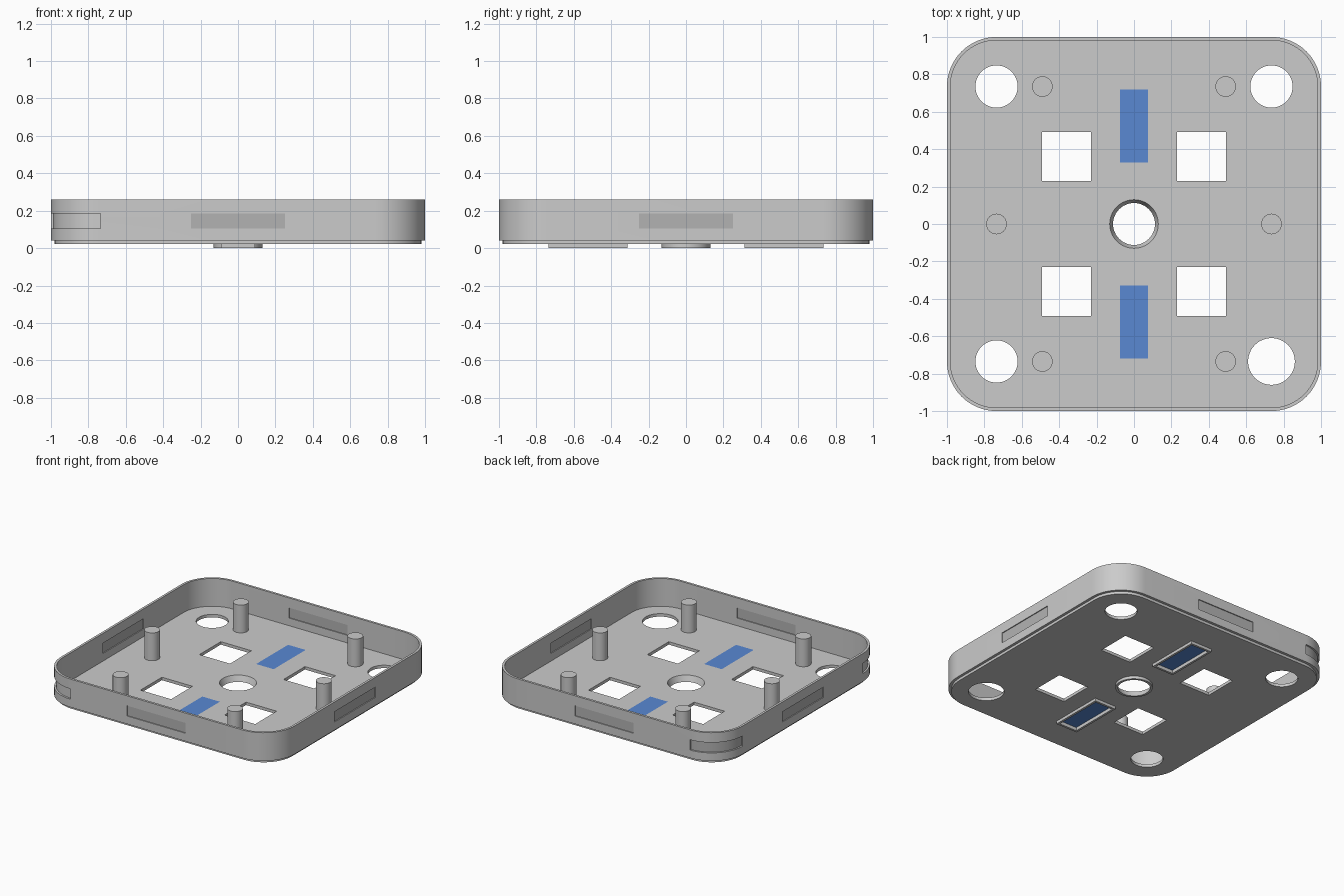
import bpy, bmesh
from math import sin, cos, pi, radians

if "Cube" in bpy.data.objects:
    bpy.data.objects.remove(bpy.data.objects["Cube"])


def circle(cx, cy, r, n=48):
    return [(cx + r * cos(2 * pi * i / n), cy + r * sin(2 * pi * i / n)) for i in range(n)]


def rect(cx, cy, hx, hy):
    return [(cx - hx, cy - hy), (cx + hx, cy - hy), (cx + hx, cy + hy), (cx - hx, cy + hy)]


def rounded(h, r, n=16):
    pts = []
    for k, (sx, sy) in enumerate([(1, 1), (-1, 1), (-1, -1), (1, -1)]):
        for i in range(n + 1):
            a = (k + i / n) * pi / 2
            pts.append((sx * (h - r) + r * cos(a), sy * (h - r) + r * sin(a)))
    return pts


def sector(cx, cy, r0, r1, a0, n=16):
    ang = [radians(a0 + 90 * i / n) for i in range(n + 1)]
    return ([(cx + r1 * cos(a), cy + r1 * sin(a)) for a in ang] +
            [(cx + r0 * cos(a), cy + r0 * sin(a)) for a in reversed(ang)])


def loft(bm, rings, closed=False):
    """Skin a list of (outline, z); cap the ends or close into a ring."""
    vs = [[bm.verts.new((x, y, z)) for x, y in pts] for pts, z in rings]
    n = len(vs[0])
    pairs = list(zip(vs, vs[1:])) + ([(vs[-1], vs[0])] if closed else [])
    for a, b in pairs:
        for i in range(n):
            j = (i + 1) % n
            bm.faces.new((a[i], a[j], b[j], b[i]))
    if not closed:
        bm.faces.new(vs[0][::-1])
        bm.faces.new(vs[-1])


def make(name, solids, closed=False, mat=None):
    bm = bmesh.new()
    for rings in solids:
        loft(bm, rings, closed)
    bmesh.ops.recalc_face_normals(bm, faces=bm.faces)
    me = bpy.data.meshes.new(name)
    bm.to_mesh(me)
    bm.free()
    ob = bpy.data.objects.new(name, me)
    bpy.context.collection.objects.link(ob)
    if mat:
        me.materials.append(mat)
    return ob


def smooth(ob):
    bpy.ops.object.select_all(action='DESELECT')
    ob.select_set(True)
    bpy.context.view_layer.objects.active = ob
    bpy.ops.object.shade_smooth_by_angle(angle=radians(30))


def material(name, rgb):
    m = bpy.data.materials.new(name)
    m.diffuse_color = (*rgb, 1)
    m.use_nodes = True
    m.node_tree.nodes["Principled BSDF"].inputs["Base Color"].default_value = m.diffuse_color
    return m


blue = material("blue", (0.1, 0.25, 0.65))
dark = material("dark_grey", (0.45, 0.45, 0.45))

UNDER, STEP, FLOOR, TOP = 0.022, 0.042, 0.045, 0.26
SLOT0, SLOT1 = 0.104, 0.184
C = 0.735  # corner arc centre

# tray body: stepped underside, thin rounded wall, flat floor
body = make("tray_body", [[
    (rounded(0.98, 0.245), UNDER), (rounded(0.98, 0.245), STEP),
    (rounded(1.0, 0.265), STEP), (rounded(1.0, 0.265), TOP),
    (rounded(0.982, 0.247), TOP), (rounded(0.982, 0.247), FLOOR)]])

# all openings gathered in one cutter
cuts = []


def cut(pts, z0=-0.02, z1=0.08):
    cuts.append([(pts, z0), (pts, z1)])


for sx in (-1, 1):
    for sy in (-1, 1):
        cut(circle(sx * C, sy * C, 0.125 if (sx, sy) == (1, -1) else 0.113))
        cut(rect(sx * 0.36, sy * 0.36, 0.131, 0.131))
for s in (-1, 1):
    cut(rect(0, s * 0.524, 0.075, 0.195))
    cut(rect(s * 0.99, 0, 0.03, 0.25), SLOT0, SLOT1)
    cut(rect(0, s * 0.99, 0.25, 0.03), SLOT0, SLOT1)
    cut(sector(-C, s * C, 0.251, 0.30, 90 if s > 0 else 180), SLOT0, SLOT1)
k = (0.13 - 0.112) / FLOOR  # taper of the centre hole
cuts.append([(circle(0, 0, 0.112 + k * z), z) for z in (-0.02, 0.08)])
cutter = make("opening_cutter", cuts)
cutter.hide_render = True

mod = body.modifiers.new("openings", 'BOOLEAN')
mod.operation, mod.solver, mod.object = 'DIFFERENCE', 'EXACT', cutter
bpy.context.view_layer.objects.active = body
bpy.ops.object.modifier_apply(modifier=mod.name)
bpy.data.objects.remove(cutter)
smooth(body)

# support posts
posts = make("support_posts", [
    [(circle(x, y, 0.055, 32), STEP), (circle(x, y, 0.055, 32), TOP)]
    for x, y in [(-0.49, C), (0.49, C), (-0.49, -C), (0.49, -C), (-C, 0), (C, 0)]])
smooth(posts)

# centre hole collar below the floor
collar = make("centre_collar", [[
    (circle(0, 0, 0.112), 0), (circle(0, 0, 0.13), 0),
    (circle(0, 0, 0.13), UNDER), (circle(0, 0, 0.112 + k * UNDER), UNDER)]], closed=True)
smooth(collar)

# window frames below the floor and blue window panes flush with it
inner = [rect(0, s * 0.524, 0.075, 0.195) for s in (-1, 1)]
outer = [rect(0, s * 0.524, 0.092, 0.212) for s in (-1, 1)]
make("window_frames", [[(i, 0), (o, 0), (o, UNDER), (i, UNDER)]
                       for i, o in zip(inner, outer)], closed=True)
make("window_panes", [[(i, 0.025), (i, FLOOR)] for i in inner], mat=blue)

# dark panels in the wall slots
panels = []
for s in (-1, 1):
    panels += [rect(s * 0.991, 0, 0.002, 0.25), rect(0, s * 0.991, 0.25, 0.002)]
make("slot_panels", [[(p, SLOT0), (p, SLOT1)] for p in panels], mat=dark)
arc = sector(-C, C, 0.250, 0.2525, 90)
smooth(make("corner_panel", [[(arc, SLOT0), (arc, SLOT1)]], mat=dark))
